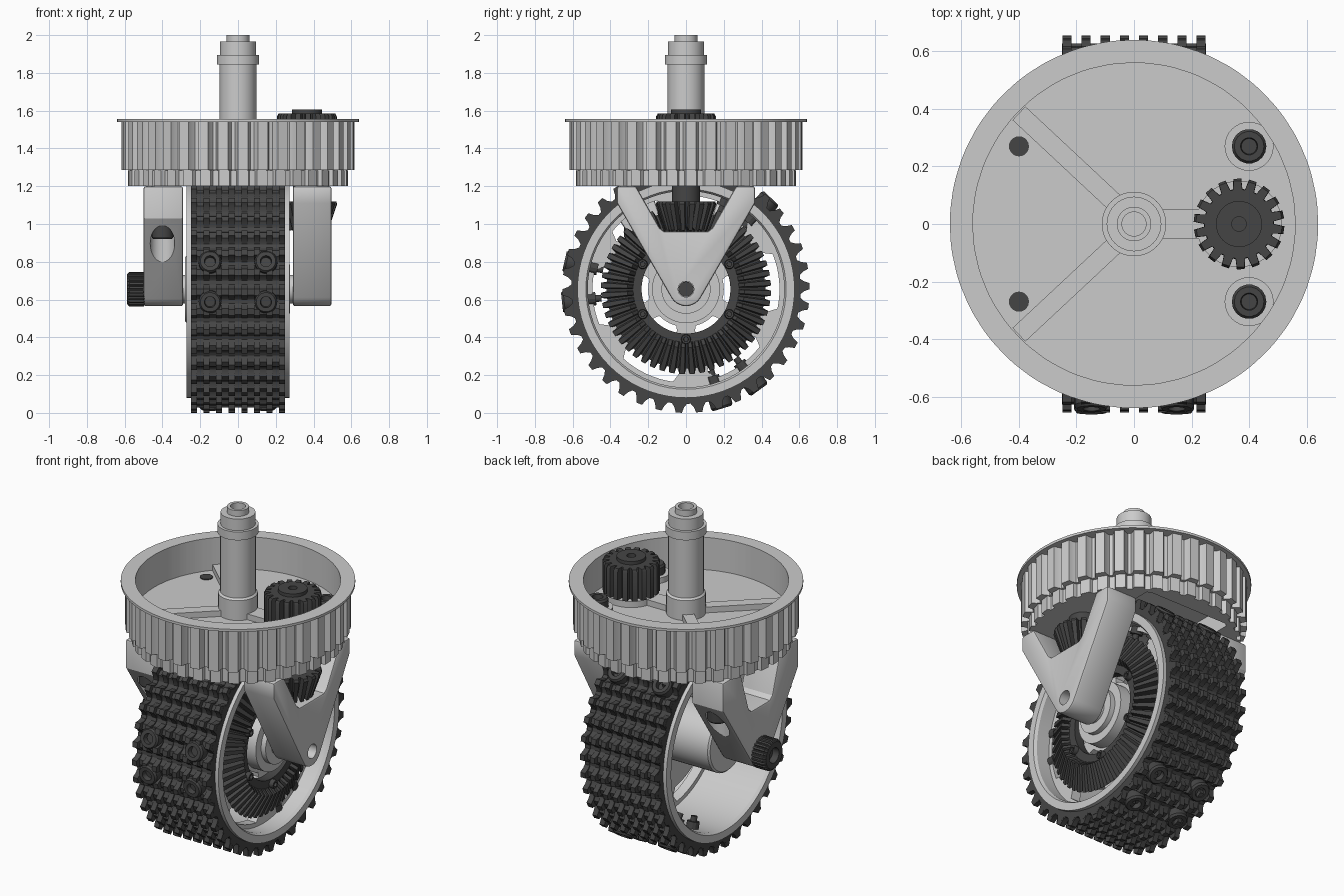
import bpy, bmesh
from math import sin, cos, pi, radians
from mathutils import Vector, Matrix

if "Cube" in bpy.data.objects:
    bpy.data.objects.remove(bpy.data.objects["Cube"])

WZ = 0.655                                   # wheel axle height
PLAIN = ((0, 0),)
COG = ((0, 0), (.22, 0), (.36, 1), (.86, 1))
SCALLOP = ((0, 1), (.5, 1), (.56, .45), (.66, 0), (.84, 0), (.94, .45))
KNOB = ((0, 1), (.3, 1), (.4, .4), (.55, 0), (.75, 0), (.9, .4))
RAISED = ((0, 1), (.55, 1), (.62, 0), (.93, 0))

dark = bpy.data.materials.new("dark_plastic")
dark.diffuse_color = (0.06, 0.06, 0.06, 1)
dark.use_nodes = True
dark.node_tree.nodes["Principled BSDF"].inputs["Base Color"].default_value = dark.diffuse_color


def turn(profile, n=40, pat=PLAIN, c=(0, 0)):
    """Rings about z. Entries: (h, r) or (h_root, r_root, h_tip, r_tip)."""
    rings = []
    for e in profile:
        h0, r0, h1, r1 = e if len(e) == 4 else (e[0], e[1], e[0], e[1])
        ring = []
        for i in range(n):
            for f, lv in pat:
                a, r, h = 2 * pi * (i + f) / n, r0 + (r1 - r0) * lv, h0 + (h1 - h0) * lv
                ring.append(Vector((c[0] + r * cos(a), c[1] + r * sin(a), h)))
        rings.append(ring)
    return rings


def prism(outline, h0, h1):
    return [[Vector((u, v, h)) for u, v in outline] for h in (h0, h1)]


def moved(rings, m):
    return [[m @ p for p in r] for r in rings]


def build(name, groups, axis='z', loc=(0, 0, 0), mat=None, closed=False):
    bm = bmesh.new()
    for rings in groups:
        vs = [[bm.verts.new((p.z, p.x, p.y) if axis == 'x' else p) for p in r] for r in rings]
        k = len(vs[0])
        pairs = list(zip(vs, vs[1:])) + ([(vs[-1], vs[0])] if closed else [])
        for a, b in pairs:
            for i in range(k):
                bm.faces.new((a[i], a[(i + 1) % k], b[(i + 1) % k], b[i]))
        if not closed:
            bm.faces.new(vs[0][::-1])
            bm.faces.new(vs[-1])
    bmesh.ops.recalc_face_normals(bm, faces=bm.faces)
    me = bpy.data.meshes.new(name)
    bm.to_mesh(me)
    bm.free()
    ob = bpy.data.objects.new(name, me)
    ob.location = loc
    bpy.context.collection.objects.link(ob)
    if mat:
        me.materials.append(mat)
    return ob


def apply(ob, mod):
    bpy.context.view_layer.objects.active = ob
    bpy.ops.object.modifier_apply(modifier=mod.name)


def cut(ob, cutter):
    bpy.context.view_layer.update()
    m = ob.modifiers.new("cut", 'BOOLEAN')
    m.operation, m.solver, m.object = 'DIFFERENCE', 'EXACT', cutter
    apply(ob, m)
    bpy.data.objects.remove(cutter)


def bolt(h0, h1, r, c=(0, 0)):
    return turn([(h0, r), (h1 - .012, r), (h1, r * .86), (h1, r * .5), (h1 - .03, r * .45)], 18, PLAIN, c)


def rect(x0, x1, y0, y1):
    return [(x0, y0), (x1, y0), (x1, y1), (x0, y1)]


def bar(p, q, w, h0, h1):
    p, q = Vector(p), Vector(q)
    n = (q - p).orthogonal().normalized() * w / 2
    return prism([p + n, q + n, q - n, p - n], h0, h1)


# Toothed steering tray with flange, hollowed underneath for the wheel
tray = build("steering_tray", [turn([
    (1.2, .545, 1.2, .58), (1.285, .545, 1.285, .58), (1.285, .575, 1.285, .617),
    (1.54, .575, 1.54, .617), (1.54, .64), (1.555, .64), (1.555, .56), (1.36, .56)], 36, SCALLOP)])
cut(tray, build("wheel_slot", [prism(rect(-.285, .285, -.46, .46), 1.1, 1.33)]))
build("tray_lower_teeth", [turn([(1.2, .56, 1.2, .582), (1.284, .56, 1.284, .582),
                                 (1.284, .53), (1.2, .53)], 36, RAISED)], closed=True)

# Raised ribs and pads on the tray floor
ribs = [bar((-.02, s * .03), (-.40, s * .385), .065, 1.34, 1.395) for s in (1, -1)]
ribs += [bar((.05, 0), (.3, 0), .1, 1.34, 1.395), turn([(1.34, .15), (1.397, .15)], 40, PLAIN, (.365, 0))]
ribs += [turn([(1.34, .085), (1.393, .085)], 32, PLAIN, (.4, s * .27)) for s in (1, -1)]
build("tray_ribs", ribs)

# Steering post
build("steering_post", [turn([
    (1.35, .108), (1.48, .108), (1.49, .097), (1.845, .097), (1.845, .112), (1.895, .112),
    (1.895, .095), (1.965, .095), (1.965, .06), (2.0, .06), (2.0, .042), (1.94, .042)])])

# Drive gear, shaft bearing and pinion
build("drive_gear", [turn([(1.40, .122, 1.40, .158), (1.57, .122, 1.57, .158), (1.585, .12, 1.585, .15),
                           (1.585, .08), (1.605, .08), (1.605, .025), (1.57, .025)], 18, COG)],
      loc=(.365, 0, 0), mat=dark)
build("shaft_bearing", [turn([(1.08, .075), (1.22, .075)])], loc=(.365, 0, 0), mat=dark)
build("bevel_pinion", [turn([(1.12, .08), (1.12, .125, 1.12, .155), (1.105, .125, 1.105, .16),
                             (.985, .08, .965, .112), (.985, .06)], 18, COG)], loc=(.365, 0, 0), mat=dark)

# Tray bolts
build("tray_bolts", [bolt(1.36, 1.45, .06, (.4, s * .27)) for s in (1, -1)] +
      [turn([(1.3, .035), (1.365, .035)], 20, PLAIN, (-.4, s * .27)) for s in (1, -1)], mat=dark)


# Fork legs: V-shaped plates with an open window
def fork(name, x0, x1, w, z_slant, ang, w_in, w_low, z_low):
    half = [(w_low - .025, z_low), (w_low, z_low + .02), (w_in, 1.2), (w, 1.2), (w, z_slant)]
    tip = [(.09 * cos(radians(ang + (180 + 2 * ang) * -i / 10)),
            WZ + .09 * sin(radians(ang + (180 + 2 * ang) * -i / 10))) for i in range(11)]
    ob = build(name, [prism(half + tip + [(-y, z) for y, z in reversed(half)], x0, x1)], 'x')
    b = ob.modifiers.new("soft_edge", 'BEVEL')
    b.width, b.segments, b.limit_method, b.angle_limit = .012, 2, 'ANGLE', radians(50)
    apply(ob, b)
    cut(ob, build("axle_hole", [turn([(x0 - .1, .042), (x1 + .1, .042)], 24)], 'x', (0, 0, WZ)))
    return ob


fork("right_fork", .29, .495, .365, 1.11, -29, .265, .14, .96)
left = fork("left_fork", -.50, -.29, .36, 1.03, -34, .19, .11, .93)
cut(left, build("bolt_wells", [turn([(.5, .065), (1.0, .065)], 24, PLAIN, (-.4, s * .27)) for s in (1, -1)]))
build("left_fork_bolts", [bolt(-1.01, -.92, .058, (-.4, s * .27)) for s in (1, -1)], mat=dark).scale.z = -1
bpy.data.objects["left_fork_bolts"].data.flip_normals()

# Axle with knurled head
build("axle", [turn([(-.51, .04), (.44, .04)], 24)], 'x', (0, 0, WZ), dark)
build("axle_head", [turn([(-.49, .08), (-.50, .083, -.50, .092), (-.575, .083, -.575, .092), (-.588, .078),
                          (-.588, .045), (-.55, .04)], 26, COG)], 'x', (0, 0, WZ), dark)
build("axle_spacer", [turn([(-.30, .075), (.30, .075)], 32)], 'x', (0, 0, WZ))

# Wheel rim, web with slots, hub
build("wheel_rim", [turn([(-.272, .575), (.272, .575), (.272, .53), (.255, .52), (-.255, .52), (-.272, .53)], 72)],
      'x', (0, 0, WZ), closed=True)
web = build("wheel_web", [turn([(.11, .53), (.17, .53)], 72)], 'x', (0, 0, WZ))


def slot(mid, span, r0, r1):
    angs = [radians(mid - span / 2 + span * i / 8) for i in range(9)]
    rm, d = (r0 + r1) / 2, radians(span) * .1
    pts = [(r1 * cos(a), r1 * sin(a)) for a in angs] + [(rm * cos(angs[-1] + d), rm * sin(angs[-1] + d))]
    pts += [(r0 * cos(a), r0 * sin(a)) for a in reversed(angs)] + [(rm * cos(angs[0] - d), rm * sin(angs[0] - d))]
    return prism(pts, .05, .25)


cut(web, build("web_slots", [slot(60 * i + 5, 34, .40, .495) for i in range(6)] +
               [slot(60 * i, 30, .2, .255) for i in range(6)], 'x', (0, 0, WZ)))
build("wheel_hub", [turn([(-.28, .12), (-.28, .17), (-.27, .18), (.245, .18), (.245, .13), (.275, .13),
                          (.275, .08)], 48)], 'x', (0, 0, WZ))

# Large bevel gear bolted to the web
build("bevel_gear", [turn([(.165, .40), (.175, .42, .205, .45), (.225, .295, .262, .31), (.225, .28),
                           (.225, .235), (.165, .235)], 52, COG)], 'x', (0, 0, WZ), dark, closed=True)
build("gear_bolts", [bolt(.2, .25, .026, (.265 * cos(pi / 6 + i * pi / 3), .265 * sin(pi / 6 + i * pi / 3)))
                     for i in range(6)], 'x', (0, 0, WZ), dark)

# Tread: notched band carrying eight rows of knobs
build("tread_band", [turn([(-.25, .57), (-.25, .603, -.25, .628), (.25, .603, .25, .628), (.25, .57)], 38, KNOB)],
      'x', (0, 0, WZ), dark, closed=True)
rows = []
for i in range(8):
    x = -.233 + i * .0666
    rows.append(turn([(x - .016, .59), (x - .016, .607, x - .016, .655),
                      (x + .016, .607, x + .016, .655), (x + .016, .59)], 38, KNOB))
build("tread_knobs", rows, 'x', (0, 0, WZ), dark, closed=True)

# Tread clamp bolts outside and nuts inside the rim
heads, nuts = [], []
for base in (176.5, 296.5, 56.5):
    for da in (-9.5, 9.5):
        a = radians(base + da)
        d = Vector((0, cos(a), sin(a)))
        rot = d.to_track_quat('Z', 'Y').to_matrix().to_4x4()
        for x in (-.148, .148):
            m = Matrix.Translation((x, 0, WZ)) @ rot
            heads.append(moved(bolt(.59, .66, .06), m))
            nuts.append(moved(turn([(.45, .018), (.48, .018), (.48, .035), (.53, .035)], 12), m))
build("tread_bolts", heads, mat=dark)
build("tread_nuts", nuts, mat=dark)

# Smooth round surfaces, keep hard edges
bpy.ops.object.select_all(action='SELECT')
bpy.ops.object.shade_smooth_by_angle(angle=radians(28))
